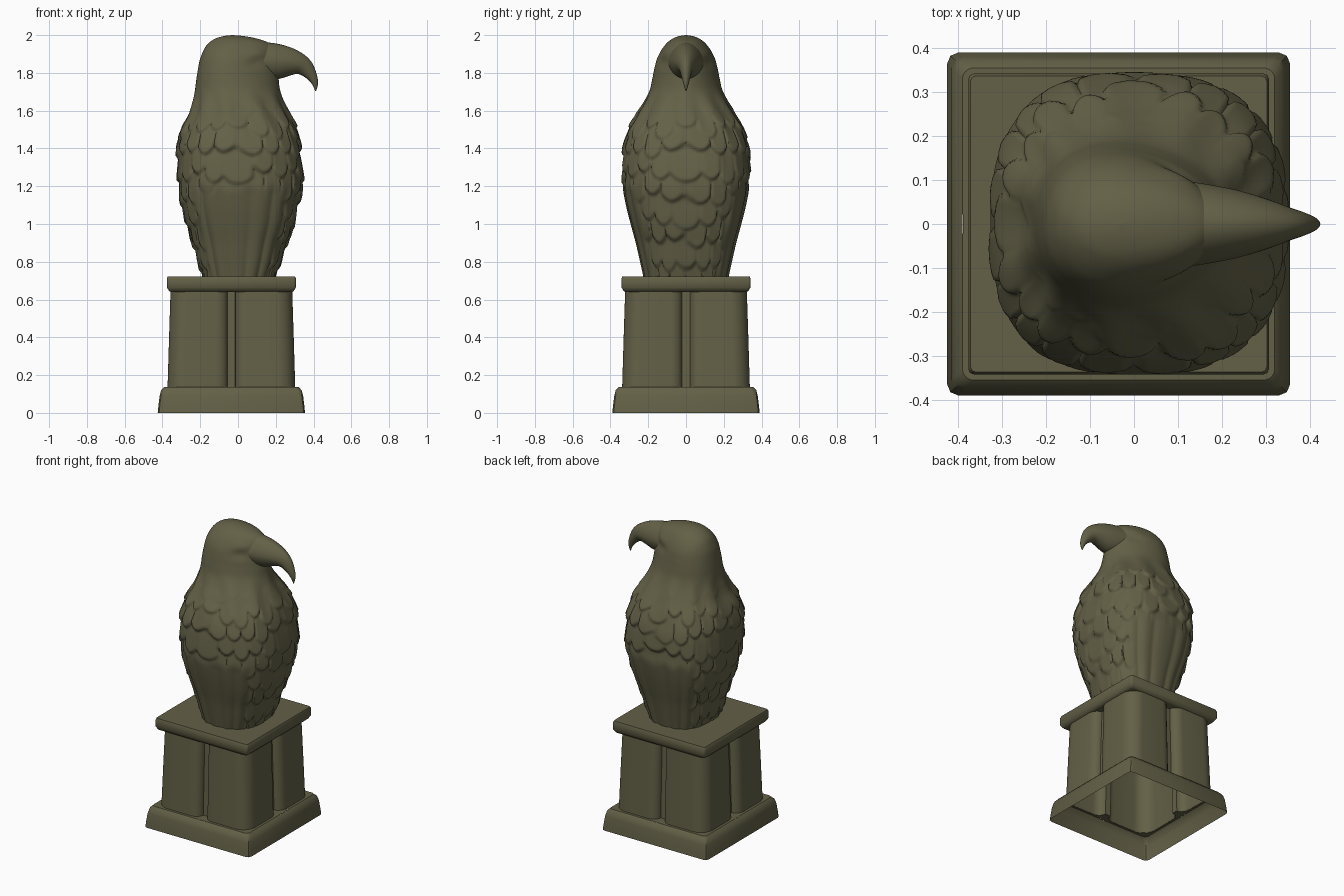
import bpy, bmesh, math, random

if "Cube" in bpy.data.objects:
    bpy.data.objects.remove(bpy.data.objects["Cube"])

random.seed(4)
CX = -0.035                      # pedestal centre in x

bronze = bpy.data.materials.new("olive_bronze")
bronze.diffuse_color = (0.125, 0.118, 0.062, 1)
bronze.use_nodes = True
bronze.node_tree.nodes["Principled BSDF"].inputs["Base Color"].default_value = bronze.diffuse_color


def loft(name, rings, cap_start=False, cap_end=False, angle=40):
    """Skin closed rings of equal point count into one object."""
    bm = bmesh.new()
    vr = [[bm.verts.new(p) for p in r] for r in rings]
    n = len(rings[0])
    for a, b in zip(vr, vr[1:]):
        for i in range(n):
            j = (i + 1) % n
            bm.faces.new((a[i], a[j], b[j], b[i]))
    if cap_start:
        bm.faces.new(vr[0][::-1])
    if cap_end:
        bm.faces.new(vr[-1])
    bmesh.ops.recalc_face_normals(bm, faces=bm.faces)
    me = bpy.data.meshes.new(name)
    bm.to_mesh(me)
    bm.free()
    ob = bpy.data.objects.new(name, me)
    bpy.context.collection.objects.link(ob)
    me.materials.append(bronze)
    bpy.ops.object.select_all(action='DESELECT')
    ob.select_set(True)
    bpy.context.view_layer.objects.active = ob
    bpy.ops.object.shade_smooth_by_angle(angle=math.radians(angle))
    return ob


def rounded_square(h, z, r, steps=2):
    pts = []
    for q in range(4):
        for s in range(steps + 1):
            a = math.pi / 2 * (q + s / steps)
            sx = 1 if q in (0, 3) else -1
            sy = 1 if q in (0, 1) else -1
            pts.append((CX + sx * (h - r) + r * math.cos(a), sy * (h - r) + r * math.sin(a), z))
    return pts


def lobed_square(h, z, deep=0.05, outer=0.09):
    """Four rounded corner piers with a groove in the middle of every side."""
    gap, wide, pts = 0.02, 0.06, []
    quarter = []
    for s in range(6):           # from groove to flat on the +x side
        a = math.pi / 2 * s / 5
        quarter.append((h - deep + deep * math.sin(a), gap + wide - wide * math.cos(a)))
    for s in range(11):          # outer rounded corner
        a = math.pi / 2 * s / 10
        quarter.append((h - outer + outer * math.cos(a), h - outer + outer * math.sin(a)))
    for s in range(6):           # flat to groove on the +y side
        a = math.pi / 2 * s / 5
        quarter.append((gap + wide - wide * math.sin(a), h - deep + deep * math.cos(a)))
    for q in range(4):
        c, s = round(math.cos(q * math.pi / 2)), round(math.sin(q * math.pi / 2))
        pts += [(CX + x * c - y * s, x * s + y * c, z) for x, y in quarter]
    return pts


# Pedestal: hollow plinth with ledge, lobed shaft, top slab
loft("plinth", [rounded_square(h, z, 0.025) for h, z in
     [(0.39, 0), (0.386, 0.04), (0.38, 0.09), (0.372, 0.12), (0.355, 0.138)]])
loft("plinth_ledge", [lobed_square(0.355, 0.138, 0.0005, 0.025), lobed_square(0.337, 0.138)])
loft("shaft", [lobed_square(h, z) for h, z in [(0.338, 0.136), (0.33, 0.4), (0.322, 0.65)]])
loft("top_slab", [rounded_square(h, z, 0.012) for h, z in
     [(0.318, 0.64), (0.33, 0.645), (0.342, 0.665), (0.342, 0.71), (0.337, 0.722)]], True, True)

# Bird body: z, back x, front x, half width, x of widest point, front and back squareness
BODY = [
    (0.70, -0.18, 0.185, 0.215, 0, 2.5, 2.5), (0.80, -0.21, 0.225, 0.237, 0, 2.5, 2.5),
    (0.90, -0.24, 0.26, 0.26, 0, 2.5, 2.5), (1.00, -0.27, 0.295, 0.287, 0, 2.6, 2.6),
    (1.10, -0.298, 0.32, 0.312, 0, 2.6, 2.6), (1.20, -0.312, 0.34, 0.330, 0, 2.6, 2.6),
    (1.30, -0.32, 0.341, 0.335, 0, 2.6, 2.6), (1.40, -0.32, 0.332, 0.33, 0, 2.6, 2.6),
    (1.50, -0.298, 0.31, 0.303, 0, 2.5, 2.5), (1.58, -0.262, 0.275, 0.262, -0.01, 2.3, 2.3),
    (1.65, -0.24, 0.24, 0.22, -0.02, 2.1, 2.2), (1.71, -0.228, 0.222, 0.192, -0.03, 1.9, 2.2),
    (1.77, -0.22, 0.215, 0.178, -0.04, 1.8, 2.2), (1.82, -0.212, 0.21, 0.168, -0.04, 1.75, 2.2),
    (1.87, -0.202, 0.205, 0.155, -0.04, 1.75, 2.2), (1.91, -0.187, 0.2, 0.137, -0.04, 1.75, 2.2),
    (1.94, -0.171, 0.185, 0.117, -0.035, 1.8, 2.1), (1.965, -0.147, 0.15, 0.094, -0.03, 1.9, 2.0),
    (1.983, -0.117, 0.095, 0.068, -0.03, 2, 2), (1.995, -0.075, 0.03, 0.035, -0.03, 2, 2),
    (2.0, -0.032, -0.028, 0.002, -0.03, 2, 2)]


def spline(table, t):
    i = min(int(t), len(table) - 2)
    f = t - i
    p = [table[max(0, min(len(table) - 1, i + k))] for k in (-1, 0, 1, 2)]
    return [b + 0.5 * f * (c - a + f * (2 * a - 5 * b + 4 * c - d + f * (3 * (b - c) + d - a)))
            for a, b, c, d in zip(*p)]


def step(a, b, x):
    x = max(0, min(1, (x - a) / (b - a)))
    return x * x * (3 - 2 * x)


COUNT, PITCH, LENGTH = 20, 0.12, 0.22
jitter = [[random.uniform(-0.035, 0.035) for _ in range(COUNT)] for _ in range(12)]


def feathers(a, z):
    """Height 0..1 of overlapping U-shaped feathers at angle a and height z."""
    u, h = a / (2 * math.pi) * COUNT, 0
    for k in range(12):
        tip = 0.5 + PITCH * k
        if not -0.04 < z - tip < 0.4:
            continue
        off = 0.5 * (k % 2)
        for i in (math.floor(u - off), math.floor(u - off) + 1):
            d = (u - off - i) * 1.7
            if abs(d) >= 1:
                continue
            t = z - tip - jitter[k][i % COUNT] - 0.06 * d * d
            if 0 < t < LENGTH:
                edge = step(0, 0.035, t) * step(0, 0.3, 1 - abs(d))
                h = max(h, edge * (1 - t / LENGTH) * (1 - 0.2 * d * d))
    return h


def relief(a, x, y, z):
    amp = 0.032 * (1 - step(1.45, 1.66, z))
    side = step(0.62, 0.8, abs(math.sin(a))) * (1 - step(1.15, 1.24, z))
    long = 0.4 + 0.3 * abs(math.sin(a * 9 + 0.4))             # long folded wing feathers
    h = feathers(a, z) * (1 - side) + long * side
    d = amp * (h - 0.5)
    d += 0.006 * math.sin(a * 11 + 5 * z) * step(1.42, 1.55, z) * (1 - step(1.6, 1.74, z))  # neck strands
    if z > 1.7 and x > 0:                                      # brow ridge and eye hollow
        g = math.exp(-((x - 0.1) / 0.05) ** 2) * min(1, abs(y) / 0.05)
        d += g * (0.006 * math.exp(-((z - 1.905) / 0.03) ** 2) - 0.008 * math.exp(-((z - 1.855) / 0.03) ** 2))
    return d


rings, SEG = [], 220
for s in range(10 * (len(BODY) - 1) + 1):
    z, xb, xf, w, xm, nf, nb = spline(BODY, s / 10)
    ring = []
    for i in range(SEG):
        a = 2 * math.pi * i / SEG
        c, n = math.cos(a), math.sin(a)
        e = 2 / (nf if c > 0 else nb)
        x = xm + (xf - xm if c > 0 else xm - xb) * math.copysign(abs(c) ** e, c)
        y = w * math.copysign(abs(n) ** e, n)
        d = relief(a, x, y, z)
        ring.append((x + d * c, y + d * n, z))
    rings.append(ring)
loft("bird_body", rings, False, True, 60)

# Hooked beak: centre x, centre z, half height, half width, pitch in degrees
BEAK = [(0.03, 1.86, 0.1, 0.11, 0), (0.15, 1.861, 0.1, 0.093, -4), (0.23, 1.857, 0.09, 0.078, -9),
        (0.30, 1.85, 0.068, 0.058, -20), (0.352, 1.828, 0.048, 0.038, -45),
        (0.388, 1.785, 0.03, 0.025, -65), (0.408, 1.742, 0.016, 0.014, -82),
        (0.411, 1.703, 0.002, 0.002, -95)]
rings = []
for s in range(6 * (len(BEAK) - 1) + 1):
    x, z, hh, hw, deg = spline(BEAK, s / 6)
    p = math.radians(deg)
    ring = []
    for i in range(32):
        a = 2 * math.pi * i / 32
        v, w = hh * math.sin(a), hw * math.cos(a)
        if v > 0:
            w *= 1 - 0.15 * math.sin(a)                        # narrower ridge on top
        ring.append((x - v * math.sin(p), w, z + v * math.cos(p)))
    rings.append(ring)
loft("beak", rings, True, True)
